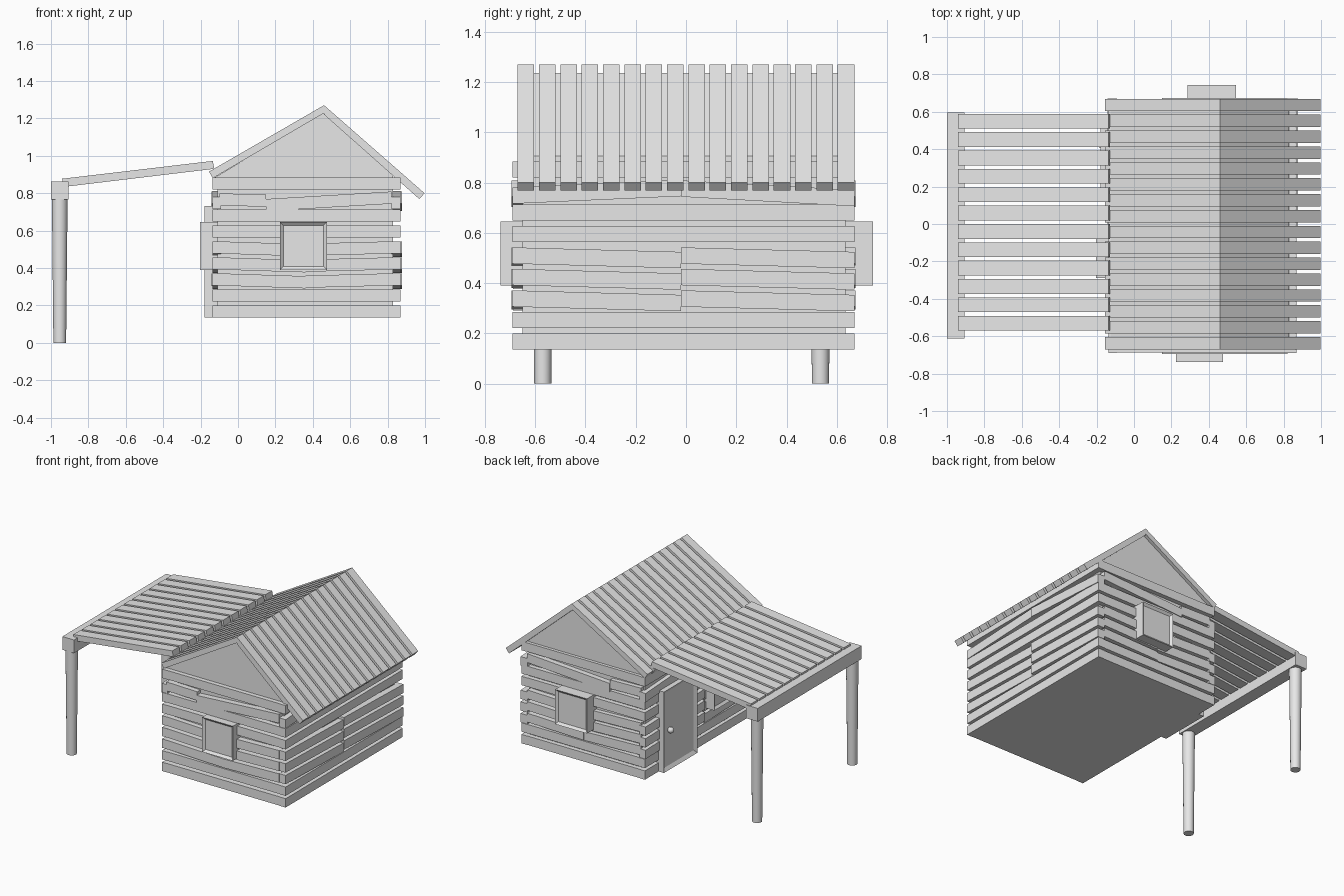
import bpy, bmesh
from mathutils import Vector

old = bpy.data.objects.get("Cube")
if old:
    bpy.data.objects.remove(old, do_unlink=True)

grey = bpy.data.materials.new("plain_grey")
grey.use_nodes = True
grey.diffuse_color = (0.8, 0.8, 0.8, 1)
grey.node_tree.nodes["Principled BSDF"].inputs["Base Color"].default_value = (0.8, 0.8, 0.8, 1)


def finish(name, bm):
    bmesh.ops.recalc_face_normals(bm, faces=bm.faces)
    mesh = bpy.data.meshes.new(name)
    bm.to_mesh(mesh)
    bm.free()
    mesh.materials.append(grey)
    obj = bpy.data.objects.new(name, mesh)
    bpy.context.collection.objects.link(obj)
    return obj


def prism(name, profile, axis, a, b):
    """Extrude a profile of (horizontal, z) points along x or y from a to b."""
    bm = bmesh.new()
    place = (lambda u, z, w: (w, u, z)) if axis == "x" else (lambda u, z, w: (u, w, z))
    face = bm.faces.new([bm.verts.new(place(u, z, a)) for u, z in profile])
    top = bmesh.ops.extrude_face_region(bm, geom=[face])["geom"]
    shift = Vector(place(0, 0, b - a))
    for v in top:
        if isinstance(v, bmesh.types.BMVert):
            v.co += shift
    return finish(name, bm)


def box(name, x, y, z):
    return prism(name, [(x[0], z[0]), (x[1], z[0]), (x[1], z[1]), (x[0], z[1])], "y", *y)


def framed_panel(name, x, y, z, outward, border, depth):
    """A box whose outward face has a frame around a sunken panel."""
    obj = box(name, x, y, z)
    bm = bmesh.new()
    bm.from_mesh(obj.data)
    bm.normal_update()
    out = Vector(outward)
    face = max(bm.faces, key=lambda f: f.normal.dot(out))
    bmesh.ops.inset_region(bm, faces=[face], thickness=border)
    for v in face.verts:
        v.co -= out * depth
    bm.to_mesh(obj.data)
    bm.free()


def smooth(obj):
    bpy.ops.object.select_all(action="DESELECT")
    obj.select_set(True)
    bpy.context.view_layer.objects.active = obj
    bpy.ops.object.shade_smooth_by_angle()


# Cabin body and floor
BASE, ROW, LOG = 0.135, 0.0855, 0.065
box("cabin_core", (-0.11, 0.83), (-0.65, 0.635), (0.14, 0.88))
box("floor", (-0.13, 0.865), (-0.685, 0.665), (BASE, 0.15))

# Log walls: the loose rows are split in two crooked pieces
LOOSE = (2, 3, 4)
TOP_LOOSE = 7


def log_wall(name, axis, inner, outer, start, end, split, sag, top_split, top_sag):
    for row in range(9):
        z = BASE + row * ROW
        if row in LOOSE:
            cut, drops = split, sag
        elif row == TOP_LOOSE:
            cut, drops = top_split, top_sag
        else:
            cut, drops = end, [(0, 0)]
        spans = [(start, cut), (cut, end)]
        for i, (d0, d1) in enumerate(drops):
            a, b = spans[i]
            profile = [(a, z + d0), (b, z + d1), (b, z + LOG + d1), (a, z + LOG + d0)]
            bulge = 0.006 * (1 if outer > inner else -1) * (i == 1)
            prism(f"{name}_log_{row}_{i}", profile, axis, inner, outer + bulge)


side_sag = [(0, -0.018), (0, -0.018)]
side_top = [(-0.018, 0.012), (0.01, -0.028)]
end_sag = [(0, -0.015), (-0.012, 0)]
end_top = [(0, -0.006), (-0.03, 0.01)]
log_wall("left_wall", "x", 0.82, 0.87, -0.69, 0.67, -0.02, side_sag, -0.02, side_top)
log_wall("right_wall", "x", -0.09, -0.135, -0.69, 0.67, -0.02, side_sag, -0.02, side_top)
log_wall("front_wall", "y", -0.64, -0.688, -0.1, 0.82, 0.36, end_sag, 0.15, end_top)
log_wall("back_wall", "y", 0.62, 0.668, -0.1, 0.82, 0.36, end_sag, 0.15, end_top)

# Gable block under the roof
prism("gable", [(-0.13, 0.88), (0.83, 0.88), (0.83, 0.905), (0.46, 1.235)], "y", -0.655, 0.645)

# Main roof boards, a long and a short slope
long_slope = [(0.46, 1.27), (-0.155, 0.915), (-0.135, 0.88), (0.46, 1.228)]
short_slope = [(0.46, 1.27), (0.997, 0.80), (0.97, 0.768), (0.46, 1.22)]
for i in range(16):
    y = -0.67 + i * 0.0849
    prism(f"roof_board_right_{i}", long_slope, "y", y, y + 0.066)
    prism(f"roof_board_left_{i}", short_slope, "y", y, y + 0.066)

# Porch: sloping boards, beam and tapered posts
porch_slope = [(-0.94, 0.877), (-0.135, 0.972), (-0.127, 0.93), (-0.935, 0.833)]
for i in range(12):
    y = -0.57 + i * 0.0982
    prism(f"porch_board_{i}", porch_slope, "y", y, y + 0.079)
box("porch_beam", (-1.0, -0.905), (-0.612, 0.595), (0.765, 0.862))
for name, y in (("front_post", -0.57), ("back_post", 0.535)):
    bm = bmesh.new()
    bmesh.ops.create_cone(bm, cap_ends=True, segments=24, radius1=0.034, radius2=0.042, depth=0.78)
    bmesh.ops.translate(bm, verts=bm.verts, vec=(-0.953, y, 0.39))
    smooth(finish(name, bm))

# Windows
GLASS_Z = (0.39, 0.645)
framed_panel("front_window", (0.225, 0.475), (-0.738, -0.64), GLASS_Z, (0, -1, 0), 0.025, 0.015)
framed_panel("back_window", (0.285, 0.545), (0.62, 0.743), GLASS_Z, (0, 1, 0), 0.025, 0.015)
framed_panel("porch_window", (-0.203, -0.09), (-0.29, -0.04), GLASS_Z, (-1, 0, 0), 0.025, 0.015)

# Door and knob
framed_panel("door", (-0.178, -0.09), (0.12, 0.51), (BASE, 0.73), (-1, 0, 0), 0.035, 0.015)
bm = bmesh.new()
bmesh.ops.create_uvsphere(bm, u_segments=16, v_segments=10, radius=0.022)
bmesh.ops.translate(bm, verts=bm.verts, vec=(-0.178, 0.43, 0.42))
smooth(finish("door_knob", bm))
